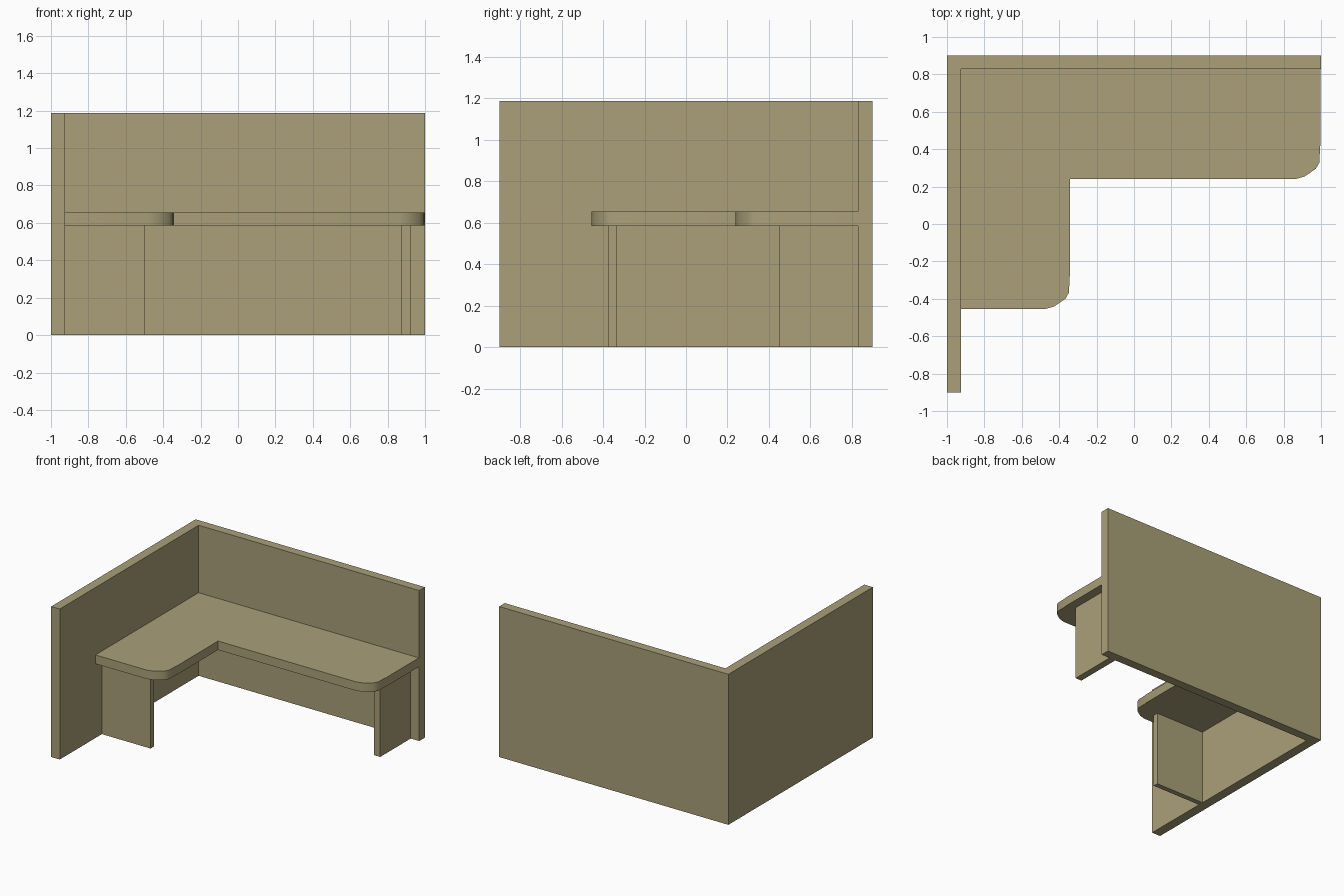
import bpy, bmesh

if "Cube" in bpy.data.objects:
    bpy.data.objects.remove(bpy.data.objects["Cube"])


def prism(name, outline, z0, z1, smooth=False):
    """Extrude a flat outline (counter-clockwise) from z0 up to z1."""
    mesh = bpy.data.meshes.new(name)
    bm = bmesh.new()
    face = bm.faces.new([bm.verts.new((x, y, z0)) for x, y in outline])
    ext = bmesh.ops.extrude_face_region(bm, geom=[face])
    top = [v for v in ext["geom"] if isinstance(v, bmesh.types.BMVert)]
    bmesh.ops.translate(bm, verts=top, vec=(0, 0, z1 - z0))
    bmesh.ops.recalc_face_normals(bm, faces=bm.faces)
    bm.to_mesh(mesh)
    bm.free()
    obj = bpy.data.objects.new(name, mesh)
    bpy.context.collection.objects.link(obj)
    obj.data.materials.append(mat)
    if smooth:
        bpy.ops.object.select_all(action='DESELECT')
        obj.select_set(True)
        bpy.context.view_layer.objects.active = obj
        bpy.ops.object.shade_smooth_by_angle()
    return obj


def rect(x0, x1, y0, y1):
    return [(x0, y0), (x1, y0), (x1, y1), (x0, y1)]


def rounded_corner(x, y):
    """Front-right corner of a worktop wing, softened in a few steps."""
    return [(x - .135, y), (x - .085, y + .014), (x - .025, y + .055),
            (x - .005, y + .09), (x - .003, y + .17), (x, y + .18)]


mat = bpy.data.materials.new("khaki_laminate")
mat.diffuse_color = (0.40, 0.35, 0.19, 1)
mat.use_nodes = True
mat.node_tree.nodes["Principled BSDF"].inputs["Base Color"].default_value = mat.diffuse_color

LEFT, RIGHT, FRONT, BACK = -1.0, 1.0, -0.9, 0.9
IN_X, IN_Y = -0.925, 0.83          # inner faces of the screen
DESK_Z, DESK_TOP, SCREEN_TOP = 0.585, 0.655, 1.187

# L-shaped privacy screen
prism("screen_walls",
      [(LEFT, FRONT), (IN_X, FRONT), (IN_X, IN_Y), (RIGHT, IN_Y),
       (RIGHT, BACK), (LEFT, BACK)], 0, SCREEN_TOP)

# L-shaped worktop with rounded free corners
prism("worktop",
      [(IN_X, -0.455)] + rounded_corner(-0.342, -0.455) + [(-0.342, 0.24)]
      + rounded_corner(0.997, 0.24) + [(0.997, IN_Y), (IN_X, IN_Y)],
      DESK_Z, DESK_TOP, smooth=True)

# Panel legs standing against the screen
prism("left_leg_panel", rect(IN_X, -0.5, -0.375, -0.335), 0, DESK_Z)
prism("right_leg_panel", rect(0.872, 0.926, 0.45, IN_Y), 0, DESK_Z)
